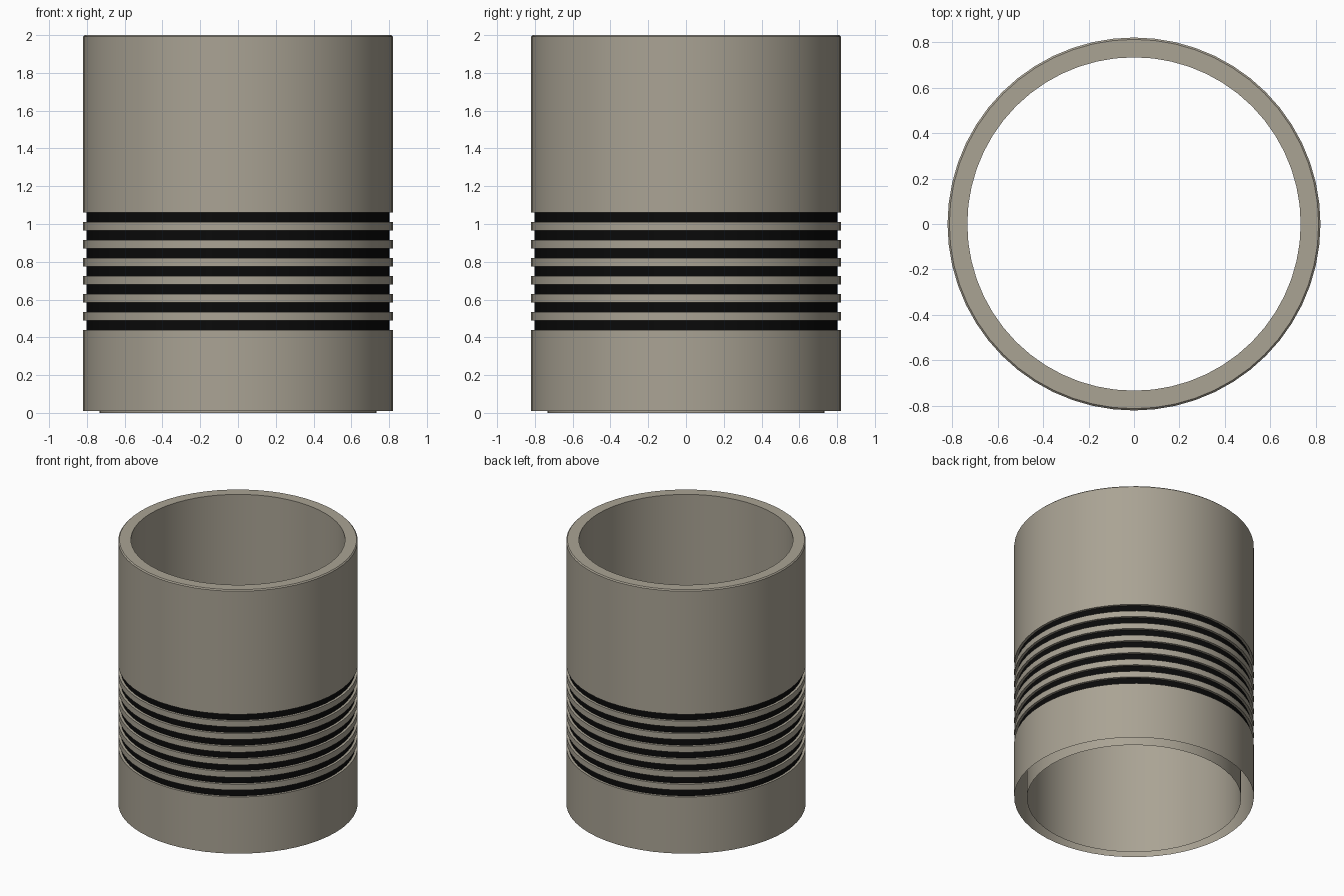
import bpy, bmesh, math

cube = bpy.data.objects.get("Cube")
if cube:
    bpy.data.objects.remove(cube, do_unlink=True)

SIDES = 56
OUTER, GROOVE, INNER = 0.82, 0.802, 0.733
HEIGHT, BEVEL = 2.0, 0.008


def make_material(name, rgb):
    mat = bpy.data.materials.new(name)
    mat.use_nodes = True
    color = (*rgb, 1)
    mat.diffuse_color = color
    bsdf = mat.node_tree.nodes["Principled BSDF"]
    bsdf.inputs["Base Color"].default_value = color
    bsdf.inputs["Roughness"].default_value = 0.6
    return mat


def lathe(name, profile, materials):
    """Spin a (radius, height) profile around z; profile runs so faces point outward."""
    bm = bmesh.new()
    verts = [bm.verts.new((r, 0, z)) for r, z in profile]
    edges = [bm.edges.new(pair) for pair in zip(verts, verts[1:])]
    bmesh.ops.spin(bm, geom=verts + edges, cent=(0, 0, 0), axis=(0, 0, 1),
                   angle=math.tau, steps=SIDES, use_merge=True)
    bmesh.ops.remove_doubles(bm, verts=bm.verts, dist=0.0001)
    bmesh.ops.recalc_face_normals(bm, faces=bm.faces)
    # The flat top rim must face up
    rim = max(bm.faces, key=lambda f: f.calc_center_median().z)
    rim.normal_update()
    if rim.normal.z < 0:
        bmesh.ops.reverse_faces(bm, faces=bm.faces)
    # Groove floors are the upright faces at the groove radius
    for face in bm.faces:
        on_floor = all(abs(math.hypot(v.co.x, v.co.y) - GROOVE) < 0.002 for v in face.verts)
        face.material_index = 1 if on_floor else 0
    mesh = bpy.data.meshes.new(name)
    bm.to_mesh(mesh)
    bm.free()
    obj = bpy.data.objects.new(name, mesh)
    bpy.context.collection.objects.link(obj)
    for mat in materials:
        mesh.materials.append(mat)
    bpy.ops.object.select_all(action="DESELECT")
    obj.select_set(True)
    bpy.context.view_layer.objects.active = obj
    bpy.ops.object.shade_smooth_by_angle(angle=math.radians(30))
    return obj


stone = make_material("warm grey", (0.40, 0.366, 0.296))
black = make_material("groove black", (0.003, 0.003, 0.003))

# Inner wall, top rim, then the grooved outer wall; the underside stays open
profile = [(INNER, 0), (INNER, HEIGHT), (OUTER - BEVEL, HEIGHT), (OUTER, HEIGHT - BEVEL)]
for i in range(7):
    top = 1.062 - i * 0.0955
    bottom = top - 0.051
    profile += [(OUTER, top), (GROOVE, top), (GROOVE, bottom), (OUTER, bottom)]
profile.append((OUTER, 0.01))

lathe("grooved_sleeve", profile, [stone, black])
